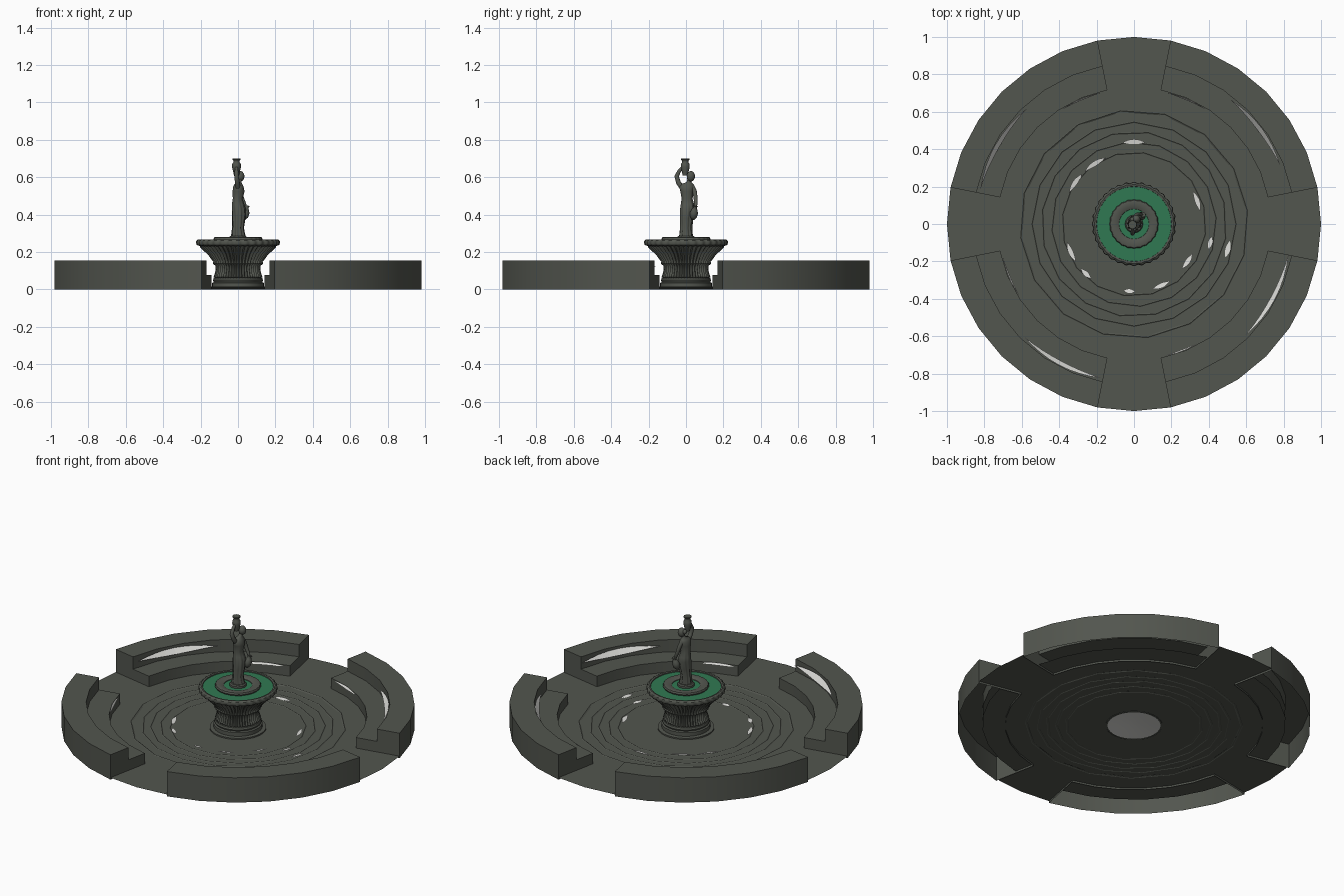
import bpy, bmesh, math
from mathutils import Vector

if "Cube" in bpy.data.objects:
    bpy.data.objects.remove(bpy.data.objects["Cube"])

def material(name, col):
    m = bpy.data.materials.new(name)
    m.diffuse_color = (*col, 1)
    m.use_nodes = True
    m.node_tree.nodes["Principled BSDF"].inputs["Base Color"].default_value = m.diffuse_color
    return m

STONE = material("dark stone", (0.085, 0.092, 0.077))
WATER = material("green water", (0.03, 0.19, 0.085))
PALE = material("pale stone", (0.72, 0.72, 0.69))

def finish(name, verts, faces, mat, smooth=None, fix=True):
    me = bpy.data.meshes.new(name)
    me.from_pydata([tuple(v) for v in verts], [], faces)
    if fix:
        bm = bmesh.new()
        bm.from_mesh(me)
        bmesh.ops.recalc_face_normals(bm, faces=bm.faces)
        bm.to_mesh(me)
        bm.free()
    me.materials.append(mat)
    ob = bpy.data.objects.new(name, me)
    bpy.context.collection.objects.link(ob)
    if smooth:
        bpy.ops.object.select_all(action='DESELECT')
        ob.select_set(True)
        bpy.context.view_layer.objects.active = ob
        bpy.ops.object.shade_smooth_by_angle(angle=math.radians(smooth))
    return ob

def skin_rings(name, rings, mat, smooth=40, caps=(True, True)):
    """Join closed rings of equal point count into a tube."""
    n = len(rings[0])
    verts = [v for r in rings for v in r]
    faces = [(a * n + i, a * n + (i + 1) % n, (a + 1) * n + (i + 1) % n, (a + 1) * n + i)
             for a in range(len(rings) - 1) for i in range(n)]
    if caps[0]:
        faces.append(tuple(range(n))[::-1])
    if caps[1]:
        faces.append(tuple(range(len(verts) - n, len(verts))))
    return finish(name, verts, faces, mat, smooth)

def lathe(name, prof, n, mat, k=0, smooth=40, caps=(False, False), c=(0, 0)):
    """Profile of (radius, z, flute depth), with k flutes around."""
    rings = []
    for r, z, amp in prof:
        ring = []
        for i in range(n):
            t = 2 * math.pi * i / n
            q = r * (1 + amp * math.cos(k * t))
            ring.append((c[0] + q * math.cos(t), c[1] + q * math.sin(t), z))
        rings.append(ring)
    return skin_rings(name, rings, mat, smooth, caps)

def annulus(name, prof, n, phase, mat):
    """Flat-shaded ring through (radius, z) points, inside to outside, facing up."""
    verts = [(r * math.cos(2 * math.pi * (i + phase) / n), r * math.sin(2 * math.pi * (i + phase) / n), z)
             for r, z in prof for i in range(n)]
    faces = [(a * n + i, (a + 1) * n + i, (a + 1) * n + (i + 1) % n, a * n + (i + 1) % n)
             for a in range(len(prof) - 1) for i in range(n)]
    return finish(name, verts, faces, mat, fix=False)

def sliver(name, a0, a1, r, width, z, rise, mat):
    """Thin lens-shaped plate along an arc, facing up and inward."""
    n, verts = 8, []
    for i in range(n + 1):
        t = math.radians(a0 + (a1 - a0) * i / n)
        w = 0.5 * math.sin(math.pi * i / n) + 0.02
        for s in (-1, 1):
            q = r + s * w * width
            verts.append((q * math.cos(t), q * math.sin(t), z + s * w * rise))
    faces = [(2 * i, 2 * i + 1, 2 * i + 3, 2 * i + 2) for i in range(n)]
    return finish(name, verts, faces, mat, fix=False)

def limb(name, pts, radii, mat, n=12):
    """Tapered round tube along a path."""
    pts = [Vector(p) for p in pts]
    rings = []
    for i, p in enumerate(pts):
        d = (pts[min(i + 1, len(pts) - 1)] - pts[max(i - 1, 0)]).normalized()
        u = d.cross(Vector((1, 0.2, 0))).normalized()
        v = d.cross(u)
        rings.append([p + radii[i] * (u * math.cos(2 * math.pi * j / n) + v * math.sin(2 * math.pi * j / n))
                      for j in range(n)])
    return skin_rings(name, rings, mat, 60)

def ball(name, loc, scale, mat):
    bpy.ops.mesh.primitive_uv_sphere_add(segments=20, ring_count=12, radius=1, location=loc)
    ob = bpy.context.object
    ob.name = name
    ob.scale = scale
    ob.data.materials.append(mat)
    bpy.ops.object.shade_smooth()

STEP = math.radians(11.25)
FLOOR = 0.012

# Paving, with four entrances running out to the rim
annulus("outer_paving", [(0.60, FLOOR), (0.86, FLOOR)], 32, 0, STONE)
for q in range(4):
    verts = []
    for j in (-1, 0, 1):
        t = q * math.pi / 2 + j * STEP
        verts += [(r * math.cos(t), r * math.sin(t), FLOOR) for r in (0.86, 1.0)]
    finish("entrance_paving", verts, [(0, 1, 3, 2), (2, 3, 5, 4)], STONE, fix=False)

# Shallow paving rings with bevelled lips, stepping down to the middle
LIPS = [(0.61, 0.3), (0.545, 0.0), (0.495, 0.6), (0.44, 0.2), (0.385, 0.65)]
for i, (r, ph) in enumerate(LIPS):
    inner = LIPS[i + 1][0] - 0.02 if i < 4 else 0.14
    z = FLOOR - 0.002 * i
    annulus("paving_ring", [(inner, z - 0.002), (r - 0.008, z - 0.002), (r, z + 0.003), (r + 0.008, z - 0.002)],
            16, ph, STONE)

# Pale joints showing between the paving rings: angle, radius, half length
for a, r, h in [(123, 0.385, 10), (145, 0.385, 9), (204, 0.37, 9), (226, 0.37, 6), (266, 0.36, 5), (294, 0.36, 8),
                (325, 0.35, 8), (346, 0.42, 5), (345, 0.52, 5), (20, 0.36, 9), (90, 0.44, 8)]:
    sliver("pale_joint", a - h, a + h, r, 0.026, FLOOR + 0.003, 0.004, PALE)

# Pale bed closing the underside of the pedestal
lathe("pedestal_bed", [(0.15, 0.0, 0), (0.1, 0.004, 0), (0.05, 0.007, 0), (0.005, 0.008, 0)], 32, PALE, caps=(False, True))

# Four curved benches with backs, open underneath
PROFILE = [(0.73, 0), (0.73, 0.078), (0.86, 0.078), (0.86, 0.155), (1.0, 0.155), (1.0, 0)]
for q in range(4):
    m = len(PROFILE)
    verts = [(r * math.cos(q * math.pi / 2 + s * STEP), r * math.sin(q * math.pi / 2 + s * STEP), z)
             for s in range(1, 8) for r, z in PROFILE]
    faces = [(a * m + i, a * m + i + 1, (a + 1) * m + i + 1, (a + 1) * m + i)
             for a in range(6) for i in range(m - 1)]
    faces += [tuple(range(m)), tuple(range(6 * m, 7 * m))]
    finish("bench", verts, faces, STONE, 30)

# Pale lining showing along the bench backs and the seat fronts
for a0, a1 in [(22, 52), (133, 167), (226, 258), (315, 349)]:
    sliver("pale_back_lining", a0, a1, 0.842, 0.024, 0.125, 0.03, PALE)
for a0, a1 in [(58, 76), (104, 122), (194, 212), (283, 298)]:
    sliver("pale_seat_lining", a0, a1, 0.723, 0.008, 0.072, 0.012, PALE)

# Fountain foot
lathe("fountain_foot", [(0.16, 0, 0), (0.16, 0.01, 0), (0.138, 0.012, 0), (0.138, 0.035, 0),
                        (0.13, 0.04, 0), (0.134, 0.05, 0), (0.13, 0.06, 0), (0.12, 0.062, 0)], 48, STONE)

# Fluted pedestal and flaring bowl
lathe("fluted_bowl", [(0.118, 0.058, 0.02), (0.126, 0.066, 0.04), (0.121, 0.08, 0.04), (0.115, 0.105, 0.04),
                      (0.117, 0.128, 0.04), (0.13, 0.138, 0.04), (0.127, 0.148, 0.04), (0.135, 0.16, 0.05),
                      (0.152, 0.185, 0.05), (0.175, 0.207, 0.05), (0.195, 0.225, 0.04), (0.2, 0.232, 0.01)],
      192, STONE, k=48)

# Scalloped rim
lathe("bowl_rim", [(0.197, 0.23, 0), (0.217, 0.238, 0.015), (0.222, 0.25, 0.015), (0.219, 0.262, 0.015),
                   (0.21, 0.268, 0.008), (0.2, 0.266, 0), (0.198, 0.25, 0)], 192, STONE, k=32)

# Water and the raised inner basin
annulus("bowl_water", [(0.11, 0.26), (0.2, 0.26)], 48, 0, WATER)
lathe("inner_basin", [(0.124, 0.255, 0), (0.13, 0.268, 0.015), (0.126, 0.278, 0.015), (0.118, 0.281, 0.01),
                      (0.09, 0.276, 0), (0.08, 0.272, 0), (0.078, 0.262, 0)], 96, STONE, k=24)
annulus("inner_water", [(0.03, 0.268), (0.08, 0.268)], 32, 0, WATER)
lathe("statue_plinth", [(0.048, 0.26, 0), (0.048, 0.28, 0), (0.042, 0.286, 0)], 24, STONE, caps=(True, True))

# Draped figure: (cx, cy, z, rx, ry, fold depth)
SECTIONS = [(0.002, 0, 0.284, 0.036, 0.034, 0.12), (0, 0, 0.33, 0.029, 0.030, 0.12),
            (0.004, 0.003, 0.38, 0.033, 0.034, 0.1), (0.004, 0.008, 0.43, 0.036, 0.038, 0.06),
            (0, 0.008, 0.455, 0.033, 0.035, 0.04), (-0.002, 0.006, 0.485, 0.026, 0.029, 0.02),
            (0.003, 0.005, 0.525, 0.032, 0.035, 0), (0.002, 0.004, 0.55, 0.028, 0.041, 0),
            (0.002, 0.008, 0.564, 0.02, 0.032, 0), (0.005, 0.016, 0.574, 0.012, 0.013, 0),
            (0.01, 0.02, 0.592, 0.011, 0.012, 0)]
body = []
for cx, cy, z, rx, ry, f in SECTIONS:
    turns = [2 * math.pi * i / 48 for i in range(48)]
    folds = [1 + f * math.cos(9 * t + z * 14) for t in turns]
    body.append([(cx + rx * w * math.cos(t), cy + ry * w * math.sin(t), z) for t, w in zip(turns, folds)])
skin_rings("draped_body", body, STONE, 60)
ball("head", (0.012, 0.026, 0.605), (0.022, 0.022, 0.028), STONE)
ball("hair_bun", (-0.008, 0.024, 0.612), (0.013, 0.014, 0.014), STONE)

# Arms: one raised to the jar, one lowered to the pitcher
limb("raised_arm", [(0, -0.022, 0.545), (-0.003, -0.04, 0.57), (-0.008, -0.05, 0.605),
                    (-0.008, -0.038, 0.63), (-0.008, -0.018, 0.655)],
     [0.014, 0.013, 0.012, 0.01, 0.008], STONE)
limb("lowered_arm", [(0.004, 0.032, 0.552), (0.012, 0.046, 0.525), (0.022, 0.052, 0.485),
                     (0.036, 0.052, 0.455), (0.046, 0.048, 0.43)],
     [0.013, 0.012, 0.011, 0.009, 0.007], STONE)

# Jar carried on the shoulder and pitcher at the hip
lathe("carried_jar", [(0.014, 0.61, 0), (0.018, 0.63, 0), (0.024, 0.655, 0), (0.023, 0.67, 0), (0.016, 0.682, 0),
                      (0.017, 0.688, 0), (0.023, 0.694, 0), (0.022, 0.70, 0)], 24, STONE,
      caps=(True, True), c=(-0.008, -0.004))
limb("hip_pitcher", [(0.032, 0.036, 0.375), (0.036, 0.04, 0.39), (0.04, 0.043, 0.41),
                     (0.044, 0.046, 0.428), (0.046, 0.048, 0.438), (0.048, 0.05, 0.447)],
     [0.009, 0.019, 0.022, 0.015, 0.009, 0.014], STONE, 16)
